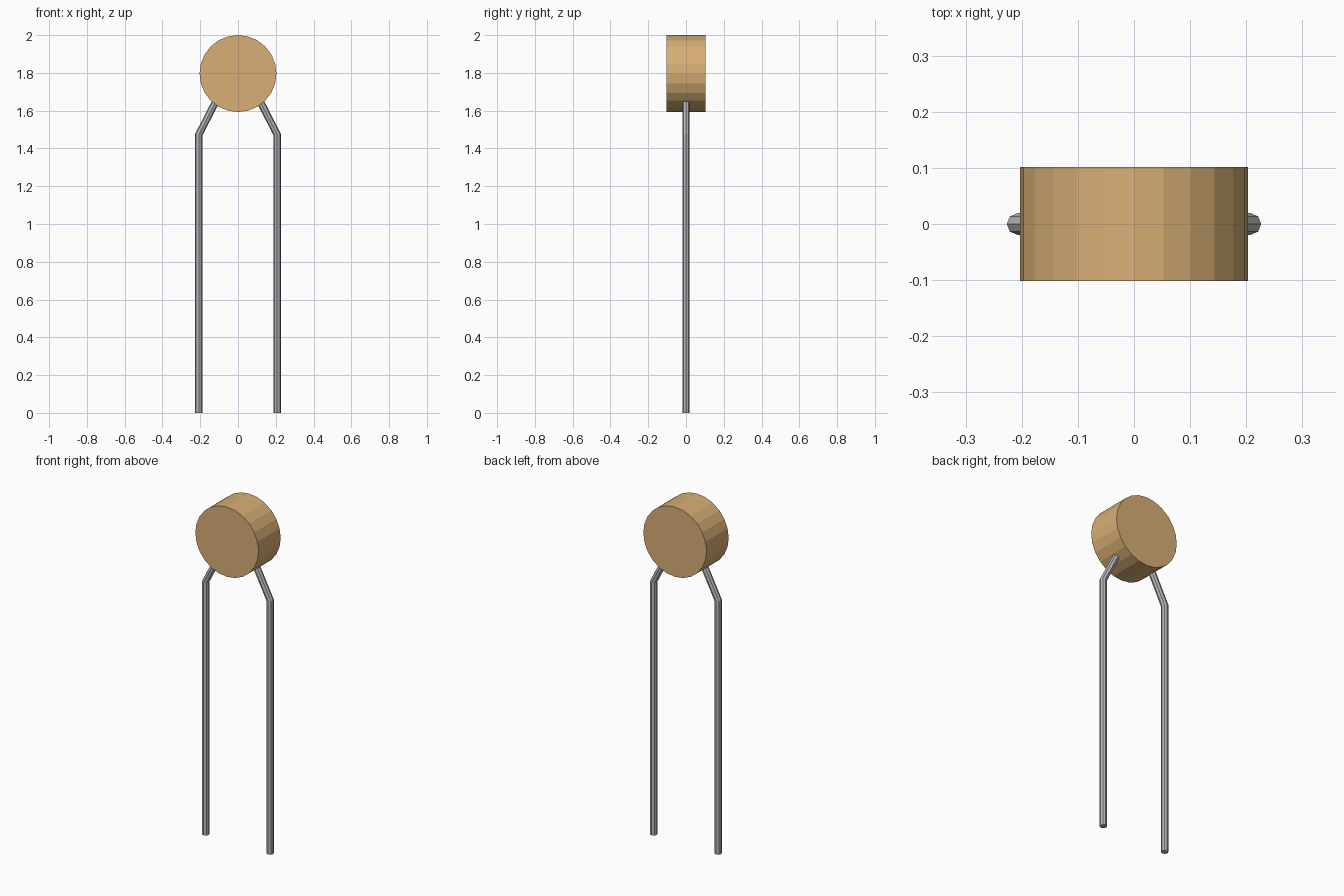
import bpy, bmesh
from math import pi, sin, cos, tan, atan2
from mathutils import Matrix, Vector

cube = bpy.data.objects.get("Cube")
if cube:
    bpy.data.objects.remove(cube, do_unlink=True)


def make_material(name, rgb):
    mat = bpy.data.materials.new(name)
    mat.use_nodes = True
    colour = (*rgb, 1.0)
    mat.diffuse_color = colour
    mat.node_tree.nodes["Principled BSDF"].inputs["Base Color"].default_value = colour
    return mat


def add_object(name, bm, mat):
    bmesh.ops.recalc_face_normals(bm, faces=bm.faces)
    mesh = bpy.data.meshes.new(name)
    bm.to_mesh(mesh)
    bm.free()
    mesh.materials.append(mat)
    obj = bpy.data.objects.new(name, mesh)
    bpy.context.collection.objects.link(obj)
    return obj


tan_ceramic = make_material("tan ceramic", (0.69, 0.43, 0.18))
grey_metal = make_material("grey metal", (0.47, 0.47, 0.49))

DISC_RADIUS, DISC_DEPTH = 0.2035, 0.204
DISC_Z = 2.0 - DISC_RADIUS

# Disc body: flat-sided drum with its axis along y
bm = bmesh.new()
bmesh.ops.create_cone(bm, cap_ends=True, segments=24, radius1=DISC_RADIUS,
                      radius2=DISC_RADIUS, depth=DISC_DEPTH,
                      matrix=Matrix.Translation((0, 0, DISC_Z)) @ Matrix.Rotation(pi / 2, 4, "X"))
add_object("disc_body", bm, tan_ceramic)


# Wire leg: eight-sided, mitred at the bend, its top buried in the disc
def add_leg(name, side):
    radius, sides = 0.0193, 8
    foot = Vector((0.2075, 0, 0))
    bend = Vector((0.2075, 0, 1.473))
    top = Vector((0.112, 0, 1.66))
    lean = atan2(bend.x - top.x, top.z - bend.z)
    bm = bmesh.new()
    rings = []
    for kind, centre in enumerate((foot, bend, top)):
        ring = []
        for i in range(sides):
            a = 2 * pi * i / sides
            dx, dy = radius * cos(a), radius * sin(a)
            offset = (Vector((dx, dy, 0)),
                      Vector((dx, dy, dx * tan(lean / 2))),
                      Vector((dx * cos(lean), dy, dx * sin(lean))))[kind]
            p = centre + offset
            ring.append(bm.verts.new((side * p.x, p.y, p.z)))
        rings.append(ring)
    for low, high in zip(rings, rings[1:]):
        for i in range(sides):
            j = (i + 1) % sides
            bm.faces.new((low[i], low[j], high[j], high[i]))
    bm.faces.new(rings[0])
    bm.faces.new(rings[-1])
    add_object(name, bm, grey_metal)


add_leg("left_wire_leg", 1)
add_leg("right_wire_leg", -1)
